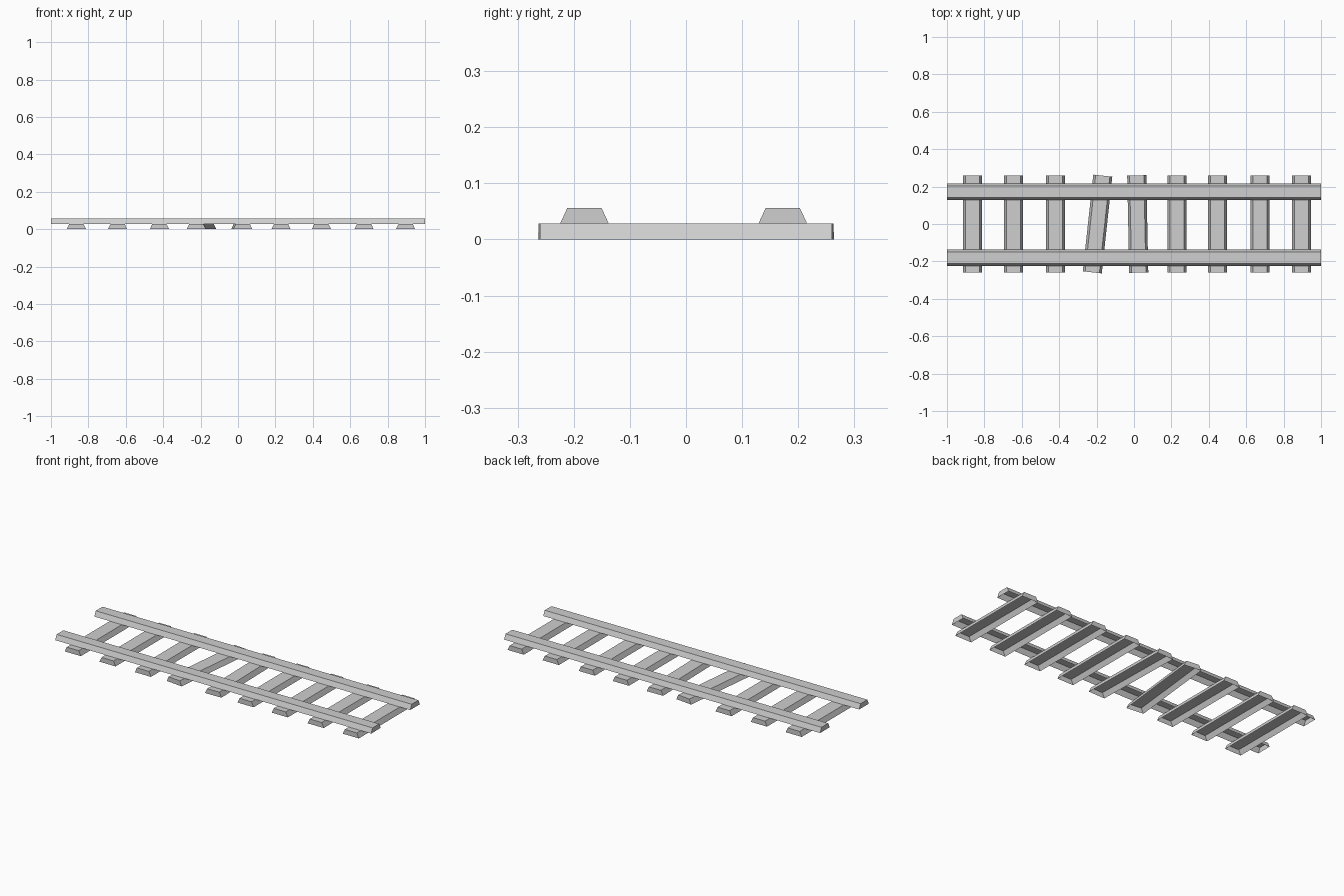
import bpy, bmesh, math

cube = bpy.data.objects.get("Cube")
if cube:
    bpy.data.objects.remove(cube, do_unlink=True)

# One plain grey for the whole track
grey = bpy.data.materials.new("plain_grey")
grey.use_nodes = True
colour = (0.62, 0.62, 0.62, 1)
grey.diffuse_color = colour
grey.node_tree.nodes["Principled BSDF"].inputs["Base Color"].default_value = colour

HEIGHT = 0.028  # both rails and sleepers


def beam(name, length, base, top, location, angle):
    """Trapezoid beam along local x, hollow underneath (no bottom face)."""
    bm = bmesh.new()
    profile = [(-base, 0), (-top, HEIGHT), (top, HEIGHT), (base, 0)]
    ends = [[bm.verts.new((x, y, z)) for y, z in profile]
            for x in (-length / 2, length / 2)]
    back, front = ends
    bm.faces.new(reversed(back))
    bm.faces.new(front)
    for i in range(3):
        bm.faces.new((back[i], back[i + 1], front[i + 1], front[i]))
    # Make the open shell face outwards
    bm.normal_update()
    for f in bm.faces:
        c = f.calc_center_median()
        c.z -= HEIGHT / 4
        if f.normal.dot(c) < 0:
            f.normal_flip()
    mesh = bpy.data.meshes.new(name)
    bm.to_mesh(mesh)
    bm.free()
    mesh.materials.append(grey)
    obj = bpy.data.objects.new(name, mesh)
    obj.location = location
    obj.rotation_euler.z = math.radians(angle)
    bpy.context.collection.objects.link(obj)
    return obj


# Two long rails resting on the sleepers
for name, y in (("front_rail", -0.181), ("back_rail", 0.1725)):
    beam(name, 2.0, 0.0435, 0.0305, (0, y, HEIGHT), 0)

# Nine sleepers, two of them laid slightly askew
sleepers = [(-0.864, 0), (-0.644, 0), (-0.42, 0), (-0.195, -6.2), (0.02, 1.2),
            (0.23, 0), (0.446, 0), (0.674, 0), (0.896, 0)]
for i, (x, skew) in enumerate(sleepers):
    beam(f"sleeper_{i + 1}", 0.52, 0.051, 0.038, (x, 0, 0), 90 + skew)
